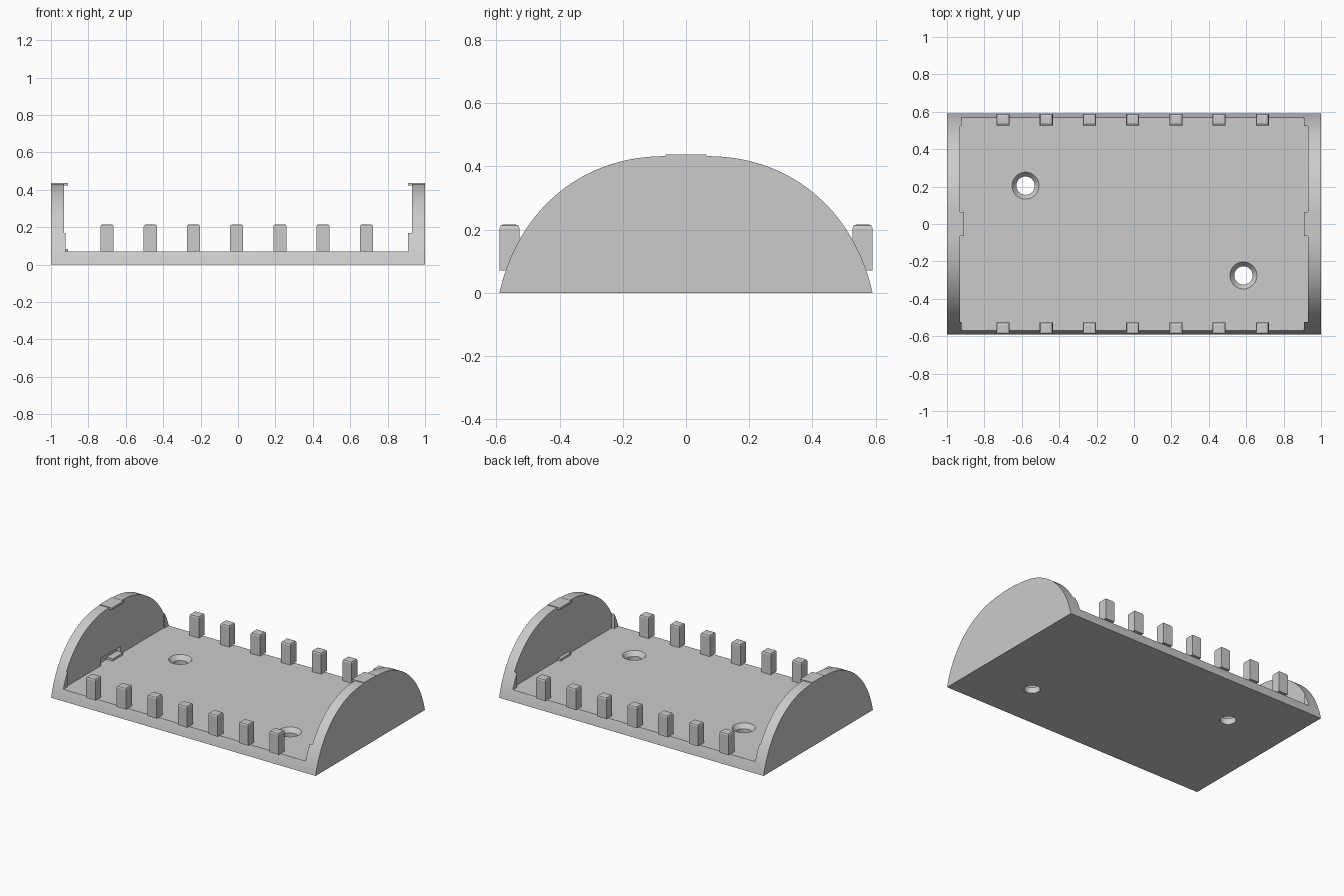
import bpy
import bmesh
from mathutils import Vector
from mathutils.geometry import interpolate_bezier

if "Cube" in bpy.data.objects:
    bpy.data.objects.remove(bpy.data.objects["Cube"])

grey = bpy.data.materials.new("plain grey")
grey.use_nodes = True
colour = (0.6, 0.6, 0.6, 1)
grey.diffuse_color = colour
grey.node_tree.nodes["Principled BSDF"].inputs["Base Color"].default_value = colour


def finish(name, bm):
    bmesh.ops.recalc_face_normals(bm, faces=bm.faces)
    mesh = bpy.data.meshes.new(name)
    bm.to_mesh(mesh)
    bm.free()
    mesh.materials.append(grey)
    obj = bpy.data.objects.new(name, mesh)
    bpy.context.collection.objects.link(obj)
    return obj


def box(name, x, y, z):
    bm = bmesh.new()
    bmesh.ops.create_cube(bm, size=1)
    for v in bm.verts:
        v.co = Vector([(r[0] + r[1]) / 2 + c * (r[1] - r[0]) for r, c in zip((x, y, z), v.co)])
    return finish(name, bm)


def cone(name, centre, bottom, top, z0, z1):
    bm = bmesh.new()
    bmesh.ops.create_cone(bm, cap_ends=True, segments=40, radius1=bottom, radius2=top, depth=z1 - z0)
    bmesh.ops.translate(bm, verts=bm.verts, vec=(*centre, (z0 + z1) / 2))
    return finish(name, bm)


def cut(target, cutter):
    cutter.hide_render = True
    mod = target.modifiers.new("cut", "BOOLEAN")
    mod.operation = "DIFFERENCE"
    mod.solver = "EXACT"
    mod.object = cutter
    bpy.context.view_layer.objects.active = target
    bpy.ops.object.modifier_apply(modifier=mod.name)
    bpy.data.objects.remove(cutter)


# Half-round shell: arched profile extruded along x
half = interpolate_bezier(Vector((0.59, 0, 0)), Vector((0.535, 0.25, 0)),
                          Vector((0.34, 0.435, 0)), Vector((0.06, 0.432, 0)), 32)
outline = [(p.x, p.y) for p in half] + [(-p.x, p.y) for p in reversed(half)]
bm = bmesh.new()
face = bm.faces.new([bm.verts.new((-1, y, z)) for y, z in outline])
ext = bmesh.ops.extrude_face_region(bm, geom=[face])
bmesh.ops.translate(bm, vec=(2, 0, 0), verts=[v for v in ext["geom"] if isinstance(v, bmesh.types.BMVert)])
tray = finish("tray", bm)

# Hollow above the floor, leaving the small corner gussets
floor = 0.07
cut(tray, box("hollow_upper", (-0.93, 0.93), (-1, 1), (0.175, 1)))
cut(tray, box("hollow_long", (-0.922, 0.91), (-1, 1), (floor, 0.5)))
cut(tray, box("hollow_ends", (-0.93, 0.93), (-0.525, 0.525), (floor, 0.6)))

# Shallow slot in the inner face of one end wall
cut(tray, box("slot", (-0.955, -0.9), (-0.15, 0.06), (floor, 0.12)))

# Countersunk screw holes
for centre in ((-0.58, 0.205), (0.585, -0.275)):
    cut(tray, cone("hole", centre, 0.049, 0.049, -0.1, 0.2))
    cut(tray, cone("countersink", centre, 0.045, 0.073, 0.035, floor + 0.001))

bpy.ops.object.select_all(action="DESELECT")
tray.select_set(True)
bpy.context.view_layer.objects.active = tray
bpy.ops.object.shade_smooth_by_angle(angle=0.5)

# Rows of retaining posts with softened tops
for side, label in ((-1, "front"), (1, "back")):
    for i in range(7):
        x = -0.7 + 0.231 * i
        y = sorted((side * 0.527, side * 0.59))
        post = box(f"{label}_post_{i + 1}", (x - 0.035, x + 0.035), y, (floor, 0.216))
        bm = bmesh.new()
        bm.from_mesh(post.data)
        rim = [e for e in bm.edges if all(v.co.z > 0.2 for v in e.verts)]
        bmesh.ops.bevel(bm, geom=rim, offset=0.012, segments=2, profile=0.5, affect="EDGES")
        bm.to_mesh(post.data)
        bm.free()

# Snap tabs on top of the end walls and small ledges at their feet
for side, label in ((-1, "right"), (1, "left")):
    box(f"{label}_snap_tab", sorted((side * 0.908, side)), (-0.065, 0.065), (0.423, 0.437))
    box(f"{label}_foot_ledge", sorted((side * 0.908, side * 0.96)), (-0.055, 0.055), (floor - 0.01, 0.085))
